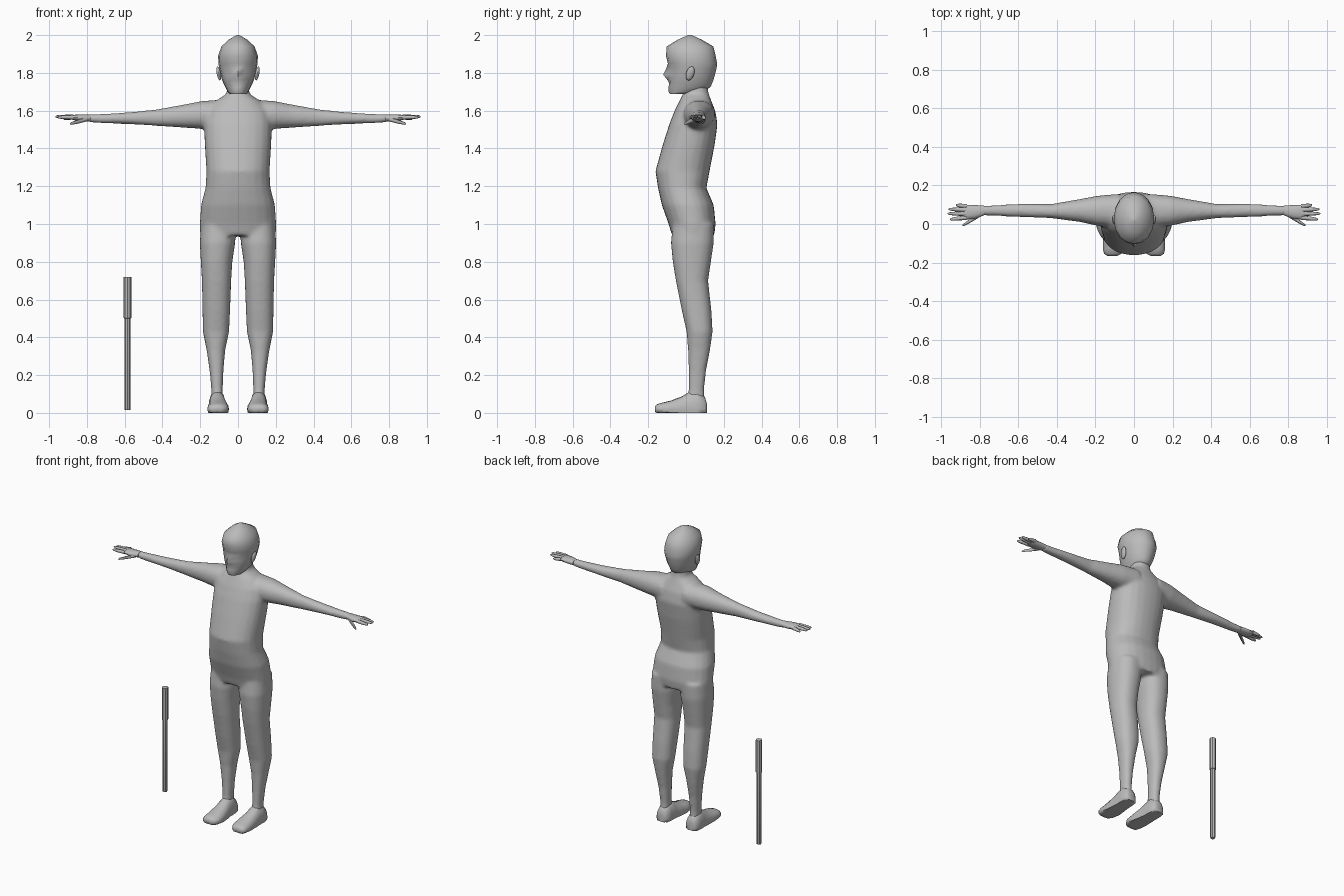
import bpy, bmesh, math
from mathutils import Vector

if "Cube" in bpy.data.objects:
    bpy.data.objects.remove(bpy.data.objects["Cube"])

grey = bpy.data.materials.new("plain grey")
grey.diffuse_color = (0.5, 0.5, 0.5, 1)
grey.use_nodes = True
grey.node_tree.nodes["Principled BSDF"].inputs["Base Color"].default_value = grey.diffuse_color


def ring(c, u, v, n=16, p=2.0):
    """Superellipse ring about c with half axes u and v; p > 2 is boxier."""
    out = []
    for i in range(n):
        a = 2 * math.pi * i / n
        s, t = math.sin(a), -math.cos(a)
        k = (abs(s) ** p + abs(t) ** p) ** (-1 / p)
        out.append(Vector(c) + Vector(u) * s * k + Vector(v) * t * k)
    return out


def z_ring(z, x0, x1, y0, y1, n=24, p=2.3):
    return ring(((x0 + x1) / 2, (y0 + y1) / 2, z), ((x1 - x0) / 2, 0, 0), (0, (y1 - y0) / 2, 0), n, p)


def x_ring(x, y0, y1, z0, z1, n=16, p=2.2):
    return ring((x, (y0 + y1) / 2, (z0 + z1) / 2), (0, (y1 - y0) / 2, 0), (0, 0, (z1 - z0) / 2), n, p)


def loft(bm, rings):
    rows = [[bm.verts.new(co) for co in r] for r in rings]
    n = len(rows[0])
    for a, b in zip(rows, rows[1:]):
        for i in range(n):
            bm.faces.new((a[i], a[(i + 1) % n], b[(i + 1) % n], b[i]))
    bm.faces.new(rows[0])
    bm.faces.new(rows[-1])
    return rows


def flip(rings, s):
    return [[Vector((s * c.x, c.y, c.z)) for c in r] for r in rings]


def finish(name, bm, angle=50):
    bmesh.ops.recalc_face_normals(bm, faces=bm.faces[:])
    me = bpy.data.meshes.new(name)
    bm.to_mesh(me)
    bm.free()
    me.materials.append(grey)
    ob = bpy.data.objects.new(name, me)
    bpy.context.collection.objects.link(ob)
    bpy.ops.object.select_all(action='DESELECT')
    ob.select_set(True)
    bpy.context.view_layer.objects.active = ob
    bpy.ops.object.shade_smooth_by_angle(angle=math.radians(angle))
    return ob


# Body: torso with neck, legs and arms fused into one skin
bm = bmesh.new()
torso = [(.94, .2, -.075, .15), (1.0, .202, -.092, .157), (1.1, .196, -.128, .147),
         (1.19, .172, -.148, .108), (1.28, .167, -.162, .125), (1.42, .176, -.123, .152),
         (1.53, .18, -.088, .167), (1.6, .165, -.06, .155), (1.65, .12, -.035, .135),
         (1.69, .06, -.015, .12), (1.76, .055, -.005, .11)]
loft(bm, [z_ring(z, -w, w, f, b) for z, w, f, b in torso])

leg = [(1.0, .01, .196, -.07, .148), (.9, .015, .202, -.08, .147), (.8, .03, .197, -.07, .132),
       (.7, .036, .191, -.054, .117), (.54, .042, .188, -.022, .135), (.43, .047, .186, .003, .141),
       (.33, .068, .166, .011, .127), (.22, .077, .15, .014, .106), (.12, .081, .141, .013, .096),
       (.05, .08, .14, 0, .1)]
arm = [(.08, -.02, .157, 1.5, 1.658), (.19, -.01, .147, 1.503, 1.652), (.28, .01, .13, 1.509, 1.634),
       (.43, .03, .104, 1.519, 1.607), (.57, .035, .106, 1.528, 1.592), (.73, .042, .098, 1.534, 1.582),
       (.79, .042, .096, 1.539, 1.581)]
for s in (1, -1):
    loft(bm, flip([z_ring(*r) for r in leg], s))
    loft(bm, flip([x_ring(*r) for r in arm], s))
body = finish("body", bm)
rm = body.modifiers.new("fuse", 'REMESH')
rm.mode = 'VOXEL'
rm.voxel_size = .01
rm.use_smooth_shade = True
sm = body.modifiers.new("soften", 'SMOOTH')
sm.factor = .5
sm.iterations = 8

# Hands: palm, four fingers and a thumb
palm = [(.78, .044, .095, 1.542, 1.58), (.83, .026, .099, 1.543, 1.58),
        (.87, .024, .1, 1.55, 1.578), (.885, .028, .098, 1.555, 1.575)]
digits = [((.87, .092, 1.565), (.925, .098, 1.558)), ((.87, .073, 1.567), (.962, .077, 1.567)),
          ((.87, .053, 1.567), (.967, .054, 1.569)), ((.87, .033, 1.565), (.955, .024, 1.565)),
          ((.8, .048, 1.555), (.89, -.008, 1.53))]
for s, side in ((1, "left"), (-1, "right")):
    bm = bmesh.new()
    loft(bm, flip([x_ring(*r, n=12) for r in palm], s))
    for a, b in digits:
        a, b = Vector(a), Vector(b)
        rings = []
        for t, r in ((0, .012), (.6, .01), (.92, .007), (1, .003)):
            rings.append(ring(a.lerp(b, t), (0, r, 0), (0, 0, r), 8))
        loft(bm, flip(rings, s))
    finish(side + "_hand", bm)

# Feet: flat-soled shoes
foot = [(.11, .11, .028, .05), (.1, .11, .04, .085), (.06, .11, .046, .12), (.015, .109, .046, .11),
        (-.02, .107, .05, .088), (-.08, .105, .057, .065), (-.13, .106, .056, .053),
        (-.155, .11, .045, .045), (-.165, .112, .027, .034)]
for s, side in ((1, "left"), (-1, "right")):
    bm = bmesh.new()
    rings = []
    for y, x, w, h in foot:
        r = ring((x, y, .02), (w, 0, 0), (0, 0, h - .02), 16, 2.3)
        for c in r:
            c.z = max(c.z, 0)
        rings.append(r)
    loft(bm, flip(rings, s))
    finish(side + "_foot", bm)

# Head: stacked rings with the face pushed in and out of the front vertices
head = [(1.688, .042, -.085, .02), (1.7, .055, -.092, .09), (1.725, .068, -.092, .13),
        (1.745, .077, -.092, .138), (1.765, .085, -.092, .146), (1.79, .092, -.093, .153),
        (1.825, .099, -.094, .162), (1.85, .104, -.096, .165), (1.89, .105, -.106, .157),
        (1.94, .088, -.102, .145), (1.975, .05, -.045, .085), (2.0, .008, .01, .03)]
bm = bmesh.new()
rows = loft(bm, [z_ring(z, -w, w, f, b, 16, 2.05) for z, w, f, b in head])
rows[5][0].co.y -= .028   # nose tip
rows[6][0].co.y -= .01    # nose bridge
rows[4][0].co.y -= .008   # upper lip
rows[3][0].co.y += .003   # mouth
for i in (1, -1):
    rows[6][i].co.y += .014   # eye sockets
    rows[7][i].co.y -= .003   # brows
    rows[5][i].co.y += .004   # cheeks
finish("head", bm, 60)

# Ears
for s, side in ((1, "left"), (-1, "right")):
    bm = bmesh.new()
    bmesh.ops.create_uvsphere(bm, u_segments=12, v_segments=8, radius=1)
    for v in bm.verts:
        x, y, z = v.co
        v.co = (s * (.102 + .011 * x + .006 * z), .022 + .022 * y + .008 * z, 1.797 + .037 * z)
    finish(side + "_ear", bm)

# Stick with a thicker grip, standing beside the figure
bm = bmesh.new()
stick = [(.015, .014), (.02, .016), (.5, .016), (.502, .02), (.72, .02)]
loft(bm, [ring((-.585, .055, z), (r, 0, 0), (0, r, 0), 8) for z, r in stick])
finish("stick", bm, 30)
